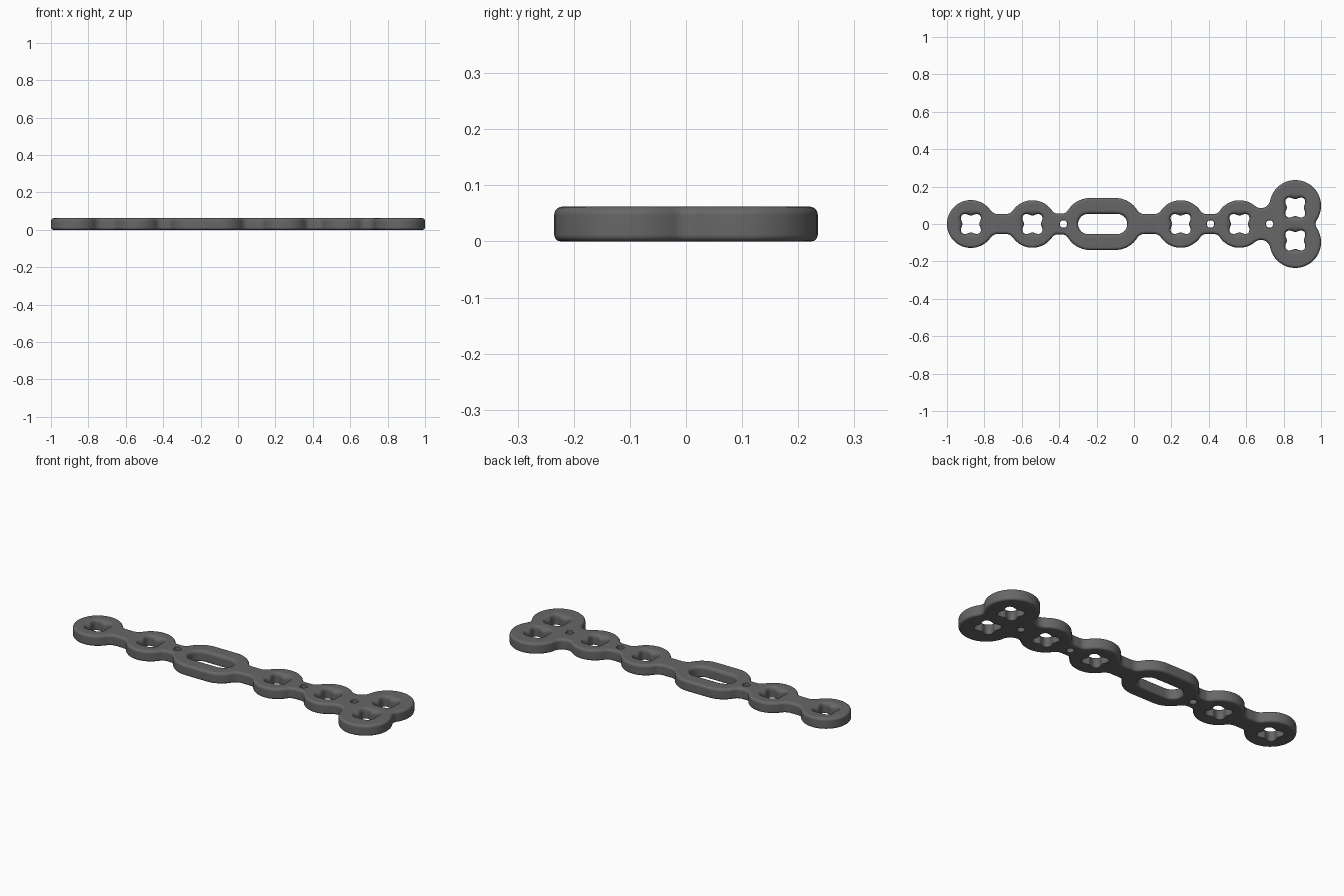
import bpy, bmesh, math
from mathutils import Vector

if "Cube" in bpy.data.objects:
    bpy.data.objects.remove(bpy.data.objects["Cube"])

T = 0.062          # plate thickness
R = 0.127          # round eyelet radius


def arc(c, r, a0, a1, step=0.12):
    n = max(2, math.ceil(abs(a1 - a0) / step))
    return [Vector((c[0] + r * math.cos(a0 + (a1 - a0) * i / n),
                    c[1] + r * math.sin(a0 + (a1 - a0) * i / n))) for i in range(n + 1)]


def neck(x0, r0, x1, r1, h, f):
    """Pair of concave fillets joining two eyelets by a straight neck of half width h."""
    d0 = math.sqrt((r0 + f) ** 2 - (h + f) ** 2)
    d1 = math.sqrt((r1 + f) ** 2 - (h + f) ** 2)
    return [(x0 + d0, h + f, f, -1), (x1 - d1, h + f, f, -1)]


def fillet(c0, r0, c1, r1, f):
    """One concave fillet touching two circles from above."""
    a, b = Vector(c0), Vector(c1)
    d = (b - a).length
    u = (b - a) / d
    k = (d * d + (r0 + f) ** 2 - (r1 + f) ** 2) / (2 * d)
    p = a + u * k + Vector((-u.y, u.x)) * math.sqrt((r0 + f) ** 2 - k * k)
    return (p.x, p.y, f, -1)


def outline(circles):
    """Upper half outline through tangent arcs, mirrored to a closed loop."""
    def towards(a, b):
        if a[3] == b[3]:
            return a[3] * math.pi / 2
        return math.atan2(b[1] - a[1], b[0] - a[0])
    pts = []
    for i, c in enumerate(circles):
        a0 = math.pi if i == 0 else towards(c, circles[i - 1])
        a1 = math.pi if i == len(circles) - 1 else towards(c, circles[i + 1])
        if c[3] > 0 and a1 > a0:
            a1 -= 2 * math.pi
        if c[3] < 0 and a1 < a0:
            a1 += 2 * math.pi
        for p in arc(c, c[2], a0, a1):
            if not pts or (p - pts[-1]).length > 1e-4:
                pts.append(p)
    lower = [Vector((p.x, -p.y)) for p in pts[1:-1]]
    return lower + pts[::-1]      # counter-clockwise


def offset(loop, d):
    out = []
    for i, p in enumerate(loop):
        t = (loop[(i + 1) % len(loop)] - loop[i - 1]).normalized()
        out.append(p + Vector((t.y, -t.x)) * d)
    return out


def round_rings(loop, sign, top, bottom, n=5):
    """Stack of rings for a wall with rounded top and bottom edges."""
    rings = []
    for i in range(n + 1):
        a = math.pi / 2 * i / n
        rings.append((offset(loop, sign * bottom * (1 - math.sin(a))), bottom * (1 - math.cos(a))))
    for i in range(n + 1):
        a = math.pi / 2 * i / n
        rings.append((offset(loop, sign * top * (1 - math.cos(a))), T - top * (1 - math.sin(a))))
    return rings


def lobed_rings(cx, cy, n=64, bowl=0.079, depth=0.024):
    """Four-lobed screw hole opening upward into a round bowl."""
    c = Vector((cx, cy))
    lobed, circle = [], []
    for i in range(n):
        a = 2 * math.pi * i / n
        u = Vector((math.cos(a), math.sin(a)))
        lobed.append(c + u * (0.056 - 0.011 * math.cos(4 * a)))
        circle.append(c + u * bowl)
    rings = [(offset(lobed, 0.006), 0), (offset(lobed, 0.002), 0.002), (lobed, 0.006)]
    for i in range(6):
        a = math.pi / 2 * i / 5
        k = 1 - math.cos(a)
        rings.append(([p.lerp(q, k) for p, q in zip(lobed, circle)],
                      T - depth * (1 - math.sin(a))))
    return rings


# Outline: eyelets, slotted centre, necks and the two-eyelet head
A, B, D, E = -0.872, -0.543, 0.249, 0.564
S0, S1, SR = -0.235, -0.10, 0.139
HX, HY, HR = 0.8625, 0.0975, 0.1375
NF = 0.04
circles = [(A, 0, 0.128, 1)]
circles += neck(A, 0.128, B, R, 0.053, 0.05) + [(B, 0, R, 1)]
circles += neck(B, R, S0, SR, 0.055, 0.04) + [(S0, 0, SR, 1), (S1, 0, SR, 1)]
circles += neck(S1, SR, D, R, 0.053, 0.045) + [(D, 0, R, 1)]
circles += neck(D, R, E, R, 0.053, 0.04) + [(E, 0, R, 1)]
circles += [fillet((E, 0), R, (HX, HY), HR, 0.05), (HX, HY, HR, 1),
            (HX + math.sqrt((HR + NF) ** 2 - HY ** 2), 0, NF, -1)]
walls = [round_rings(outline(circles), -1, 0.015, 0.012)]

# Screw holes
for x, y in [(A, 0), (B, 0), (D, 0), (E, 0), (HX, 0.088), (HX, -0.088)]:
    walls.append(lobed_rings(x, y))

# Long slot
slot = (arc((-0.09, 0), 0.054, -math.pi / 2, math.pi / 2)
        + arc((-0.245, 0), 0.054, math.pi / 2, math.pi * 1.5))
walls.append(round_rings(slot, 1, 0.018, 0.008))

# Small pin holes
for x in (-0.377, 0.409, 0.725):
    walls.append(round_rings(arc((x, 0), 0.02, 0, 2 * math.pi, 0.3)[:-1], 1, 0.004, 0.003, 3))

# Build walls from the rings, then fill the flat top and bottom
bm = bmesh.new()
caps = ([], [])
for rings in walls:
    loops = [[bm.verts.new((p.x, p.y, z)) for p in ring] for ring, z in rings]
    n = len(loops[0])
    for lo, hi in zip(loops, loops[1:]):
        for i in range(n):
            j = (i + 1) % n
            bm.faces.new((lo[i], lo[j], hi[j], hi[i]))
    for cap, loop in zip(caps, (loops[0], loops[-1])):
        cap += [bm.edges.get((loop[i], loop[(i + 1) % n])) for i in range(n)]
for cap, nz in zip(caps, (-1, 1)):
    bmesh.ops.triangle_fill(bm, use_beauty=True, edges=cap, normal=(0, 0, nz))
bmesh.ops.recalc_face_normals(bm, faces=bm.faces)
mesh = bpy.data.meshes.new("bone_plate")
bm.to_mesh(mesh)
bm.free()

plate = bpy.data.objects.new("bone_plate", mesh)
bpy.context.collection.objects.link(plate)
metal = bpy.data.materials.new("dark_grey_metal")
metal.diffuse_color = (0.135, 0.135, 0.14, 1)
metal.use_nodes = True
metal.node_tree.nodes["Principled BSDF"].inputs["Base Color"].default_value = metal.diffuse_color
mesh.materials.append(metal)

# Smooth rounded edges with flat faces kept flat
bpy.context.view_layer.objects.active = plate
plate.select_set(True)
bpy.ops.object.shade_smooth_by_angle(angle=math.radians(35))
wn = plate.modifiers.new("flat_faces", 'WEIGHTED_NORMAL')
wn.keep_sharp = True
